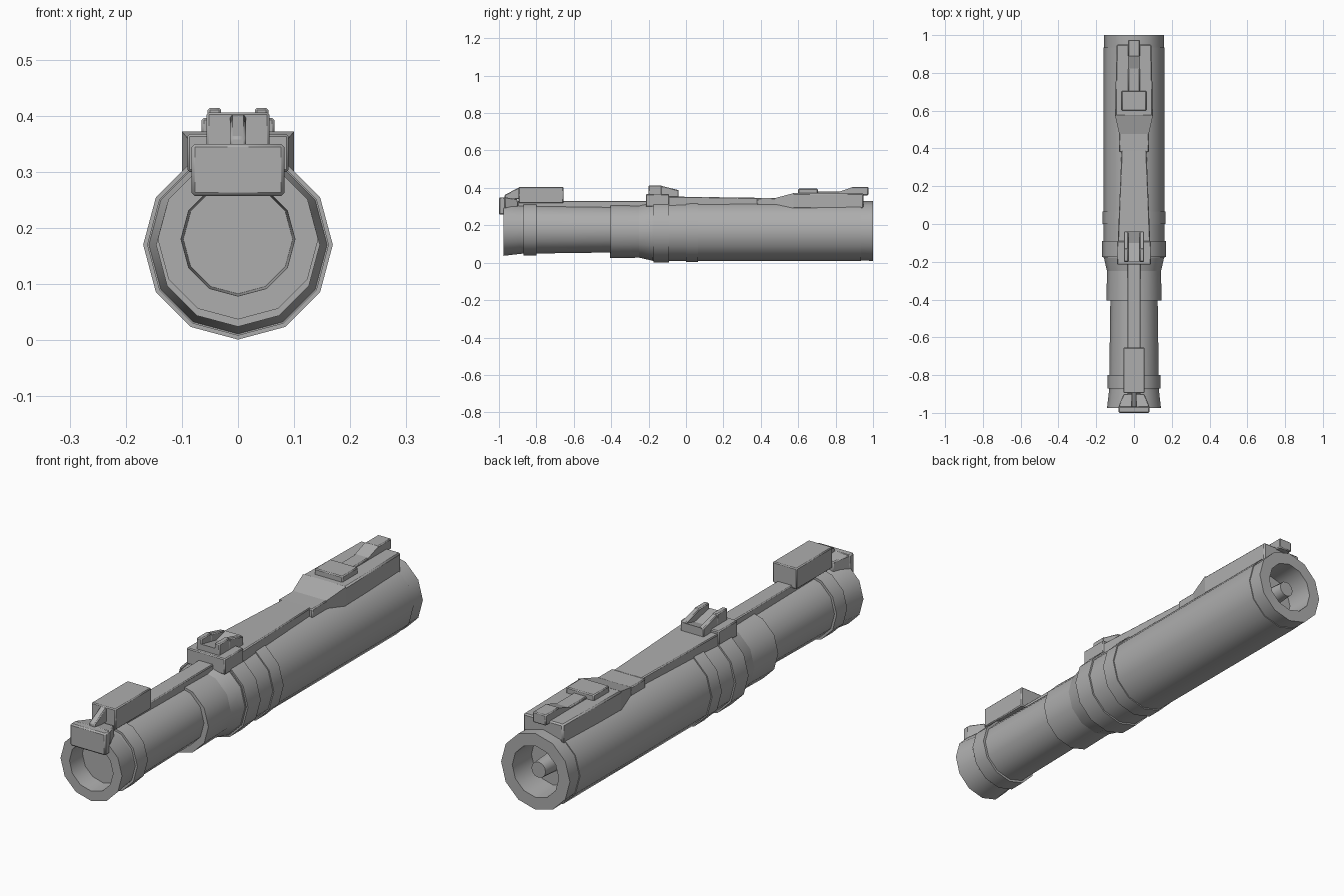
import bpy, bmesh, math
from mathutils import Matrix

if "Cube" in bpy.data.objects:
    bpy.data.objects.remove(bpy.data.objects["Cube"], do_unlink=True)

grey = bpy.data.materials.new("matte grey")
grey.use_nodes = True
grey.diffuse_color = (0.42, 0.42, 0.42, 1)
grey.node_tree.nodes["Principled BSDF"].inputs["Base Color"].default_value = grey.diffuse_color

FRONT_AXIS = 0.18   # height of the narrow tube's centre line
REAR_AXIS = 0.17    # height of the wide tube's centre line


def finish(name, bm, smooth_angle):
    bmesh.ops.recalc_face_normals(bm, faces=bm.faces)
    mesh = bpy.data.meshes.new(name)
    bm.to_mesh(mesh)
    bm.free()
    mesh.materials.append(grey)
    obj = bpy.data.objects.new(name, mesh)
    bpy.context.collection.objects.link(obj)
    bpy.ops.object.select_all(action='DESELECT')
    bpy.context.view_layer.objects.active = obj
    obj.select_set(True)
    bpy.ops.object.shade_smooth_by_angle(angle=math.radians(smooth_angle))
    return obj


def tube(name, front, back, radius, end_radius=None, axis=REAR_AXIS,
         open_end=None, wall=0.0, depth=0.0):
    """Twelve-sided tube along y; open_end is the y direction of a hollow end."""
    bm = bmesh.new()
    place = Matrix.Translation((0, (front + back) / 2, axis)) @ Matrix.Rotation(-math.pi / 2, 4, 'X')
    bmesh.ops.create_cone(bm, cap_ends=True, segments=12, radius1=radius,
                          radius2=end_radius or radius, depth=back - front, matrix=place)
    if open_end:
        bm.normal_update()
        cap = max(bm.faces, key=lambda face: face.normal.y * open_end)
        bmesh.ops.inset_individual(bm, faces=[cap], thickness=wall, use_even_offset=True)
        bmesh.ops.inset_individual(bm, faces=[cap], thickness=wall / 10, depth=-depth,
                                   use_even_offset=True)
    return finish(name, bm, smooth_angle=40)


def block(name, front, back, half_width, bottom, top, end_width=None, end_top=None,
          offset=0.0, bevel=0.004):
    """Box along y that may taper in width and slope in height; an offset mirrors it."""
    bm = bmesh.new()
    bmesh.ops.create_cube(bm, size=2)
    for vert in bm.verts:
        at_back = vert.co.y > 0
        width = (end_width or half_width) if at_back else half_width
        roof = (end_top or top) if at_back else top
        vert.co = (offset + vert.co.x * width, back if at_back else front,
                   roof if vert.co.z > 0 else bottom)
    obj = finish(name, bm, smooth_angle=20)
    if offset:
        obj.modifiers.new("other side", 'MIRROR')
    if bevel:
        soft = obj.modifiers.new("soft edges", 'BEVEL')
        soft.width = bevel
        soft.segments = 1
    return obj


# Narrow front tube with flared, recessed muzzle and clamp band
tube("muzzle_lip", front=-0.975, back=-0.88, radius=0.143, end_radius=0.132,
     axis=FRONT_AXIS, open_end=-1, wall=0.04, depth=0.08)
tube("front_barrel", front=-0.89, back=-0.38, radius=0.132, end_radius=0.125, axis=FRONT_AXIS)
tube("clamp_band", front=-0.87, back=-0.8, radius=0.141, axis=FRONT_AXIS)

# Wide rear tube with stepped collar, raised rings and hollow end
tube("collar", front=-0.405, back=-0.25, radius=0.146, end_radius=0.143)
tube("collar_shoulder", front=-0.25, back=-0.175, radius=0.143, end_radius=0.16)
tube("rear_barrel", front=-0.18, back=0.935, radius=0.162,
     open_end=1, wall=0.03, depth=0.1)
tube("front_ring", front=-0.175, back=-0.09, radius=0.169)
tube("rear_ring", front=0.0, back=0.065, radius=0.167)
tube("end_cap", front=0.84, back=1.0, radius=0.156, end_radius=0.16,
     open_end=1, wall=0.05, depth=0.12)
tube("rear_stud", front=0.87, back=0.98, radius=0.04, end_radius=0.033)

# Rail and front sight
block("front_rail", front=-0.9, back=-0.15, half_width=0.035, bottom=0.28, top=0.33)
block("front_sight", front=-0.895, back=-0.655, half_width=0.056, bottom=0.318, top=0.406)
block("front_sight_fin", front=-0.97, back=-0.89, half_width=0.014, bottom=0.34,
      top=0.362, end_top=0.404)

# Clip hooked over the muzzle
block("muzzle_clip_face", front=-1.0, back=-0.965, half_width=0.083, bottom=0.257, top=0.35,
      bevel=0.006)
block("muzzle_clip_saddle", front=-0.97, back=-0.9, half_width=0.083, end_width=0.055,
      bottom=0.29, top=0.35, end_top=0.34)

# Rear sight: base, dipped bed and a pair of ears
block("rear_sight_base", front=-0.215, back=-0.09, half_width=0.09, bottom=0.3, top=0.367)
block("rear_sight_bed_front", front=-0.2, back=-0.1, half_width=0.045, bottom=0.34,
      top=0.392, end_top=0.372, bevel=0)
block("rear_sight_bed_back", front=-0.1, back=-0.04, half_width=0.045, bottom=0.34,
      top=0.372, end_top=0.388, bevel=0)
block("rear_sight_ears", front=-0.2, back=-0.13, half_width=0.012, bottom=0.34,
      top=0.414, offset=0.042)
block("rear_sight_ear_slopes", front=-0.135, back=-0.04, half_width=0.012, bottom=0.34,
      top=0.412, end_top=0.388, offset=0.042)

# Top cover running back into the trigger housing
block("top_cover", front=-0.1, back=0.39, half_width=0.086, end_width=0.066,
      bottom=0.29, top=0.354, end_top=0.347)
block("housing_neck", front=0.38, back=0.48, half_width=0.079, bottom=0.3, top=0.346)
block("housing_ramp", front=0.47, back=0.575, half_width=0.077, end_width=0.1,
      bottom=0.29, top=0.344, end_top=0.372, bevel=0)
block("trigger_housing", front=0.57, back=0.95, half_width=0.1, end_width=0.093,
      bottom=0.288, top=0.372, bevel=0.006)

# Trigger button and safety bar
block("trigger_button", front=0.6, back=0.705, half_width=0.065, bottom=0.36, top=0.396)
block("safety_bar", front=0.7, back=0.83, half_width=0.031, bottom=0.36, top=0.381)
block("safety_bar_ramp", front=0.82, back=0.89, half_width=0.031, bottom=0.36,
      top=0.38, end_top=0.404, bevel=0)
block("safety_bar_tip", front=0.885, back=0.975, half_width=0.031, bottom=0.36, top=0.405)
